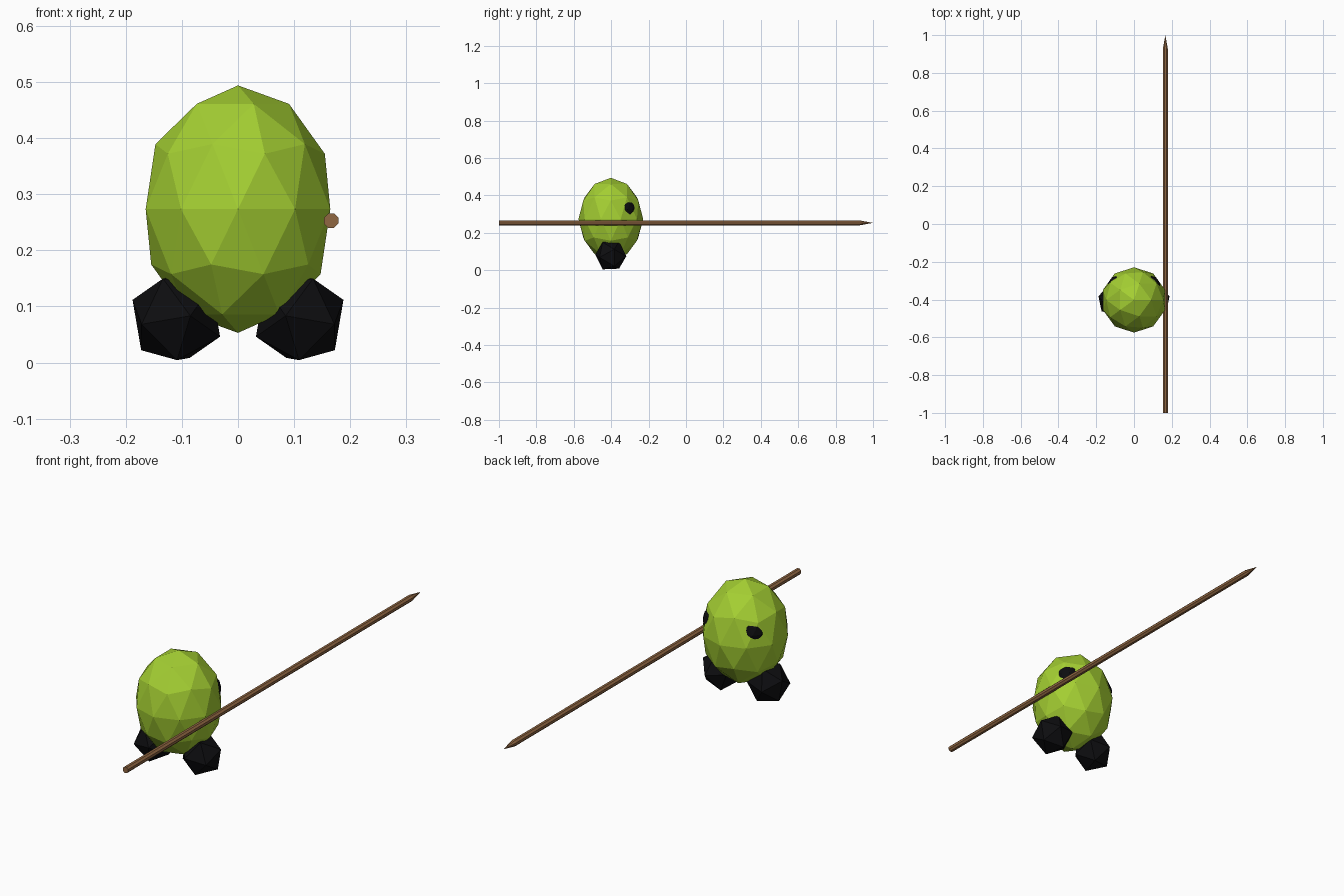
import bpy, bmesh, math
from mathutils import Matrix, Vector

if "Cube" in bpy.data.objects:
    bpy.data.objects.remove(bpy.data.objects["Cube"])


def material(name, rgb):
    m = bpy.data.materials.new(name)
    m.diffuse_color = (*rgb, 1)
    m.use_nodes = True
    m.node_tree.nodes["Principled BSDF"].inputs["Base Color"].default_value = m.diffuse_color
    return m


GREEN = material("lime green", (0.37, 0.62, 0.032))
BLACK = material("black", (0.004, 0.004, 0.005))
BROWN = material("wood brown", (0.28, 0.135, 0.055))


def finish(bm, name, mat):
    bmesh.ops.recalc_face_normals(bm, faces=bm.faces[:])
    me = bpy.data.meshes.new(name)
    bm.to_mesh(me)
    bm.free()
    me.materials.append(mat)
    ob = bpy.data.objects.new(name, me)
    bpy.context.collection.objects.link(ob)
    return ob


def ball(name, mat, loc, scale, subdiv):
    bm = bmesh.new()
    bmesh.ops.create_icosphere(bm, subdivisions=subdiv, radius=1)
    bm.transform(Matrix.Translation(loc) @ Matrix.Diagonal((*scale, 1)))
    return finish(bm, name, mat)


CY = -0.402

# egg-shaped faceted body
ball("body", GREEN, (0, CY, 0.2735), (0.173, 0.173, 0.2205), 2)

# icosahedral feet (edge-down, slightly twisted and tilted), mirrored in x
PHI = (1 + math.sqrt(5)) / 2
for side, name in ((1, "right_foot"), (-1, "left_foot")):
    bm = bmesh.new()
    for a in (-1, 1):
        for b in (-PHI, PHI):
            for co in ((0, a, b), (b, 0, a), (a, b, 0)):
                bm.verts.new(Vector(co).normalized() * 0.0866)
    bmesh.ops.convex_hull(bm, input=bm.verts[:])
    bm.transform(Matrix.Diagonal((side, 1, 1, 1))
                 @ Matrix.Translation((0.11, CY, 0.079))
                 @ Matrix.Rotation(math.radians(9.75), 4, 'Y')
                 @ Matrix.Rotation(math.radians(14.6), 4, 'Z'))
    finish(bm, name, BLACK)

# eyes sunk into the +y side of the body
for side, name in ((1, "right_eye"), (-1, "left_eye")):
    a = math.radians(41)
    ball(name, BLACK, (side * 0.108 * math.cos(a), CY + 0.108 * math.sin(a), 0.325),
         (0.06, 0.06, 0.06), 2)

# spear: octagonal shaft with a short pointed tip
bm = bmesh.new()
R, N = 0.0138, 8
rings = []
for y in (-1, 0.93):
    rings.append([bm.verts.new((0.166 + R * math.cos((i + 0.5) * math.tau / N), y,
                                0.253 + R * math.sin((i + 0.5) * math.tau / N)))
                  for i in range(N)])
tip = bm.verts.new((0.166, 1, 0.253))
bm.faces.new(rings[0])
for i in range(N):
    j = (i + 1) % N
    bm.faces.new((rings[0][i], rings[0][j], rings[1][j], rings[1][i]))
    bm.faces.new((rings[1][i], rings[1][j], tip))
finish(bm, "spear", BROWN)
